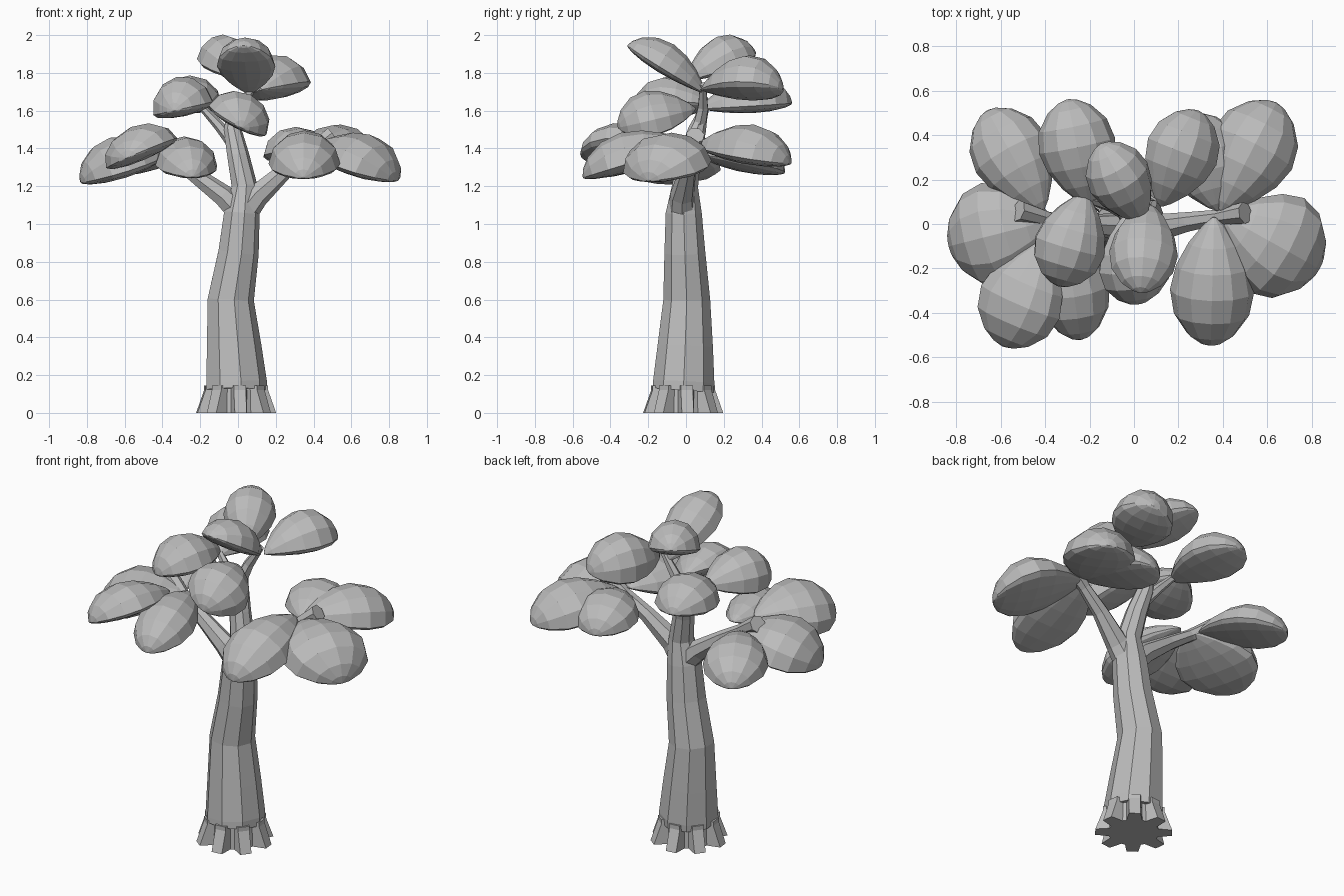
import bpy, bmesh, math
from mathutils import Vector, Matrix

if "Cube" in bpy.data.objects:
    bpy.data.objects.remove(bpy.data.objects["Cube"])

grey = bpy.data.materials.new("plain grey")
grey.diffuse_color = (0.5, 0.5, 0.5, 1)
grey.use_nodes = True
grey.node_tree.nodes["Principled BSDF"].inputs["Base Color"].default_value = grey.diffuse_color


def add_object(name, bm):
    bmesh.ops.recalc_face_normals(bm, faces=bm.faces)
    mesh = bpy.data.meshes.new(name)
    bm.to_mesh(mesh)
    bm.free()
    mesh.materials.append(grey)
    obj = bpy.data.objects.new(name, mesh)
    bpy.context.collection.objects.link(obj)
    return obj


def loft(name, rings):
    """Skin a list of equal-length point rings and cap both ends."""
    bm = bmesh.new()
    loops = [[bm.verts.new(p) for p in ring] for ring in rings]
    n = len(loops[0])
    for a, b in zip(loops, loops[1:]):
        for i in range(n):
            j = (i + 1) % n
            bm.faces.new((a[i], a[j], b[j], b[i]))
    bm.faces.new(loops[0])
    bm.faces.new(loops[-1])
    return add_object(name, bm)


def tube(name, stations, sides):
    """Faceted limb through (x, y, z, radius) stations."""
    pts = [Vector(s[:3]) for s in stations]
    rings = []
    for k, s in enumerate(stations):
        d = pts[min(k + 1, len(pts) - 1)] - pts[max(k - 1, 0)]
        side = Vector((0, 1, 0)).cross(d).normalized()
        other = d.cross(side).normalized()
        rings.append([pts[k] + s[3] * (side * math.cos(a) + other * math.sin(a))
                      for a in (math.tau * i / sides for i in range(sides))])
    return loft(name, rings)


def leaf_pad(name, root, tip, width, height, roll=0):
    """Domed leaf clump, nearly flat beneath, running from root to tip."""
    root, tip = Vector(root), Vector(tip)
    d = tip - root
    side = d.cross(Vector((0, 0, 1))).normalized()
    side.rotate(Matrix.Rotation(math.radians(roll), 3, d))
    up = side.cross(d).normalized()
    rings = []
    for t in (0.0, 0.06, 0.2, 0.38, 0.57, 0.76, 0.91, 0.98, 1.0):
        w = max(0.003, math.sin(math.pi * t ** 1.3)) ** 0.55
        ring = []
        for i in range(12):
            a = math.tau * i / 12
            s, c = math.sin(a), math.cos(a)
            lift = s * height if s > 0 else s * height * 0.25
            ring.append(root + d * t + side * c * width * w + up * lift * w)
        rings.append(ring)
    return loft(name, rings)


# Main trunk: slightly leaning, faceted
trunk = [(-0.012, -0.015, 0.12, 0.165), (-0.012, -0.012, 0.16, 0.165),
         (-0.025, -0.004, 0.35, 0.149), (-0.042, 0.004, 0.6, 0.126),
         (0.0, -0.006, 0.85, 0.11), (0.018, -0.012, 1.06, 0.097),
         (0.033, -0.005, 1.2, 0.07), (0.0, 0.02, 1.36, 0.06),
         (-0.03, 0.06, 1.5, 0.048), (-0.03, 0.085, 1.58, 0.03)]
tube("trunk", trunk, 9)

# Branches reaching each leaf cluster
tube("left_branch", [(0.01, -0.01, 1.06, .07), (-0.08, -0.01, 1.15, .06),
                     (-0.25, 0.0, 1.275, .042), (-0.38, 0.02, 1.36, .035),
                     (-0.52, 0.06, 1.45, .05)], 7)
tube("right_branch", [(0.03, -0.02, 1.06, .075), (0.1, -0.02, 1.15, .065),
                      (0.25, 0.01, 1.285, .045), (0.38, 0.03, 1.38, .035),
                      (0.5, 0.05, 1.47, .05)], 7)
tube("upper_left_branch", [(-0.02, 0.04, 1.42, .035), (-0.1, 0.08, 1.52, .028),
                           (-0.21, 0.11, 1.64, .018)], 6)
tube("top_branch", [(-0.03, 0.07, 1.52, .038), (0.01, 0.09, 1.62, .03),
                    (0.09, 0.09, 1.74, .018)], 6)

# Splayed root toes: a lobed, tapering base
toes = 8
rings = []
for z, outer, inner, half in ((0.0, 0.212, 0.14, 0.19), (0.12, 0.17, 0.135, 0.24),
                              (0.145, 0.17, 0.13, 0.24)):
    ring = []
    for i in range(toes):
        for off, r in ((-0.4, inner), (-half, outer), (half, outer), (0.4, inner)):
            a = math.tau * (i + off + 0.15) / toes
            ring.append((-0.01 + r * math.cos(a), -0.015 + r * math.sin(a), z))
    rings.append(ring)
loft("root_toes", rings)

# Leaf clumps: root, tip, half width, dome height, roll
pads = {
    "left_leaf": [((-.41, .06, 1.37), (-.66, .51, 1.27), .18, .15, 0),
                  ((-.36, .02, 1.37), (-.83, -.10, 1.22), .24, .18, 0),
                  ((-.40, -.08, 1.41), (-.59, -.55, 1.35), .205, .15, 22),
                  ((-.32, .01, 1.39), (-.24, -.52, 1.25), .165, .15, 0)],
    "right_leaf": [((.36, .03, 1.42), (.345, -.545, 1.245), .19, .17, 0),
                   ((.40, .04, 1.40), (.83, -.20, 1.23), .245, .18, 0),
                   ((.39, .06, 1.41), (.64, .545, 1.32), .20, .17, 0),
                   ((.38, .06, 1.40), (.26, .495, 1.34), .18, .15, 0)],
    "middle_leaf": [((-.20, .08, 1.61), (-.30, .56, 1.64), .175, .16, 0),
                    ((-.22, .14, 1.63), (-.34, -.28, 1.60), .165, .17, 12),
                    ((-.03, .05, 1.61), (.02, -.36, 1.51), .175, .15, -26)],
    "top_leaf": [((.06, .10, 1.69), (.03, -.31, 1.945), .155, .135, 0),
                 ((.04, .01, 1.76), (-.15, .36, 1.91), .145, .155, 0),
                 ((.12, .08, 1.71), (.29, .51, 1.715), .17, .185, -14)],
}
for name, group in pads.items():
    for i, p in enumerate(group, 1):
        leaf_pad(f"{name}_{i}", *p)
